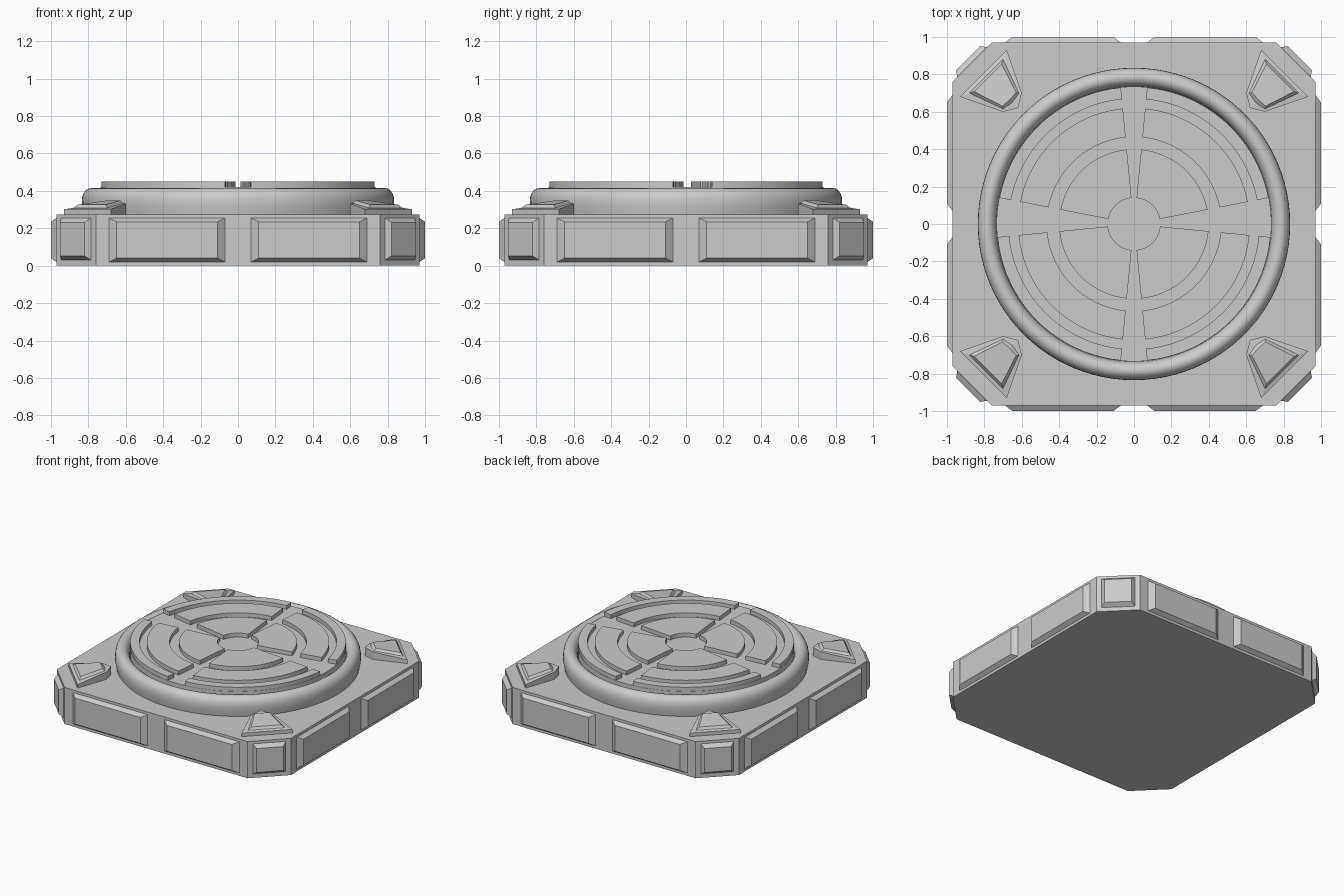
import bpy, bmesh, math
from mathutils import Matrix, Vector

if "Cube" in bpy.data.objects:
    bpy.data.objects.remove(bpy.data.objects["Cube"])


def make_object(name, bm, smooth=False):
    bmesh.ops.recalc_face_normals(bm, faces=bm.faces)
    mesh = bpy.data.meshes.new(name)
    bm.to_mesh(mesh)
    bm.free()
    obj = bpy.data.objects.new(name, mesh)
    bpy.context.collection.objects.link(obj)
    if smooth:
        bpy.ops.object.select_all(action='DESELECT')
        obj.select_set(True)
        bpy.context.view_layer.objects.active = obj
        bpy.ops.object.shade_smooth_by_angle(angle=math.radians(35))
    return obj


def loft(bm, loops, matrix=Matrix()):
    """Closed solid through a stack of matching point loops."""
    rows = [[bm.verts.new(matrix @ Vector(p)) for p in loop] for loop in loops]
    n = len(rows[0])
    for a, b in zip(rows, rows[1:]):
        for i in range(n):
            j = (i + 1) % n
            bm.faces.new((a[i], a[j], b[j], b[i]))
    bm.faces.new(rows[0])
    bm.faces.new(rows[-1])


def turn(quarter, offset=0):
    return Matrix.Rotation(math.pi / 2 * quarter + offset, 4, 'Z')


def panel_loops(cx, w0, w1, z0, z1, inset, y0, y1):
    """Bevelled plate facing -y; it starts slightly inside the wall."""
    def rect(w, a, b, y):
        return [(cx - w, -y, a), (cx + w, -y, a), (cx + w, -y, b), (cx - w, -y, b)]
    return [rect(w0, z0, z1, y0 - 0.02), rect(w0, z0, z1, y0),
            rect(w1, z0 + inset, z1 - inset, y1)]


# Square base with cut corners
R, C, TOP = 0.97, 0.76, 0.275
outline = [(C, -R), (R, -C), (R, C), (C, R), (-C, R), (-R, C), (-R, -C), (-C, -R)]
bm = bmesh.new()
loft(bm, [[(x, y, z) for x, y in outline] for z in (0, TOP)])
make_object("base", bm)

# Bevelled panels on the sides and on the cut corners
for q in range(4):
    bm = bmesh.new()
    for side in (-1, 1):
        loft(bm, panel_loops(0.38 * side, 0.31, 0.27, 0.02, 0.255, 0.02, R, 1.0), turn(q))
    make_object(f"side_panels_{q + 1}", bm)

    bm = bmesh.new()
    d = (R + C) / math.sqrt(2)
    loft(bm, panel_loops(0, 0.113, 0.092, 0.03, 0.255, 0.023, d, d + 0.03),
         turn(q, math.pi / 4))
    make_object(f"corner_panel_{q + 1}", bm)

# Sloping wedges on the deck corners, rising toward the middle
rim = [(0.68, 0.93), (0.93, 0.68), (0.70, 0.60), (0.62, 0.62), (0.60, 0.70)]
plate_low = [(0.70, 0.88), (0.88, 0.70), (0.70, 0.615), (0.65, 0.65), (0.615, 0.70)]
plate_top = [(0.708, 0.855), (0.855, 0.708), (0.703, 0.63), (0.665, 0.665), (0.63, 0.703)]


def sloped(points, lift):
    return [(x, y, 0.302 + lift + 0.19 * (0.805 - (x + y) / 2)) for x, y in points]


for q in range(4):
    bm = bmesh.new()
    loft(bm, [[(x, y, TOP - 0.01) for x, y in rim], sloped(rim, 0),
              sloped(plate_low, 0.004), sloped(plate_top, 0.02)], turn(q))
    make_object(f"corner_wedge_{q + 1}", bm)

# Round platform: flat floor with a rolled rim around it
profile = [(0.825, TOP - 0.005), (0.835, 0.32)]
for i in range(11):
    a = math.pi * i / 10
    profile.append((0.785 + 0.05 * math.cos(a), 0.35 + 0.065 * math.sin(a)))
profile += [(0.735, 0.42)]
SEG = 96
bm = bmesh.new()
loft(bm, [[(r * math.cos(2 * math.pi * k / SEG), r * math.sin(2 * math.pi * k / SEG), z)
           for k in range(SEG)] for r, z in profile])
make_object("round_platform", bm, smooth=True)

# Raised arc plates in three rings, four sectors each
rings = [("inner", 0.14, 0.40), ("middle", 0.465, 0.62), ("outer", 0.67, 0.733)]
sectors = [(11, 84.5), (95.5, 169), (185.5, 264.5), (275.5, 354.5)]
for label, r0, r1 in rings:
    bm = bmesh.new()
    for a0, a1 in sectors:
        angles = [math.radians(a0 + (a1 - a0) * k / 20) for k in range(21)]
        arc = [(r1 * math.cos(a), r1 * math.sin(a)) for a in angles]
        arc += [(r0 * math.cos(a), r0 * math.sin(a)) for a in reversed(angles)]
        loft(bm, [[(x, y, z) for x, y in arc] for z in (0.415, 0.45)])
    make_object(f"{label}_arc_plates", bm, smooth=True)
